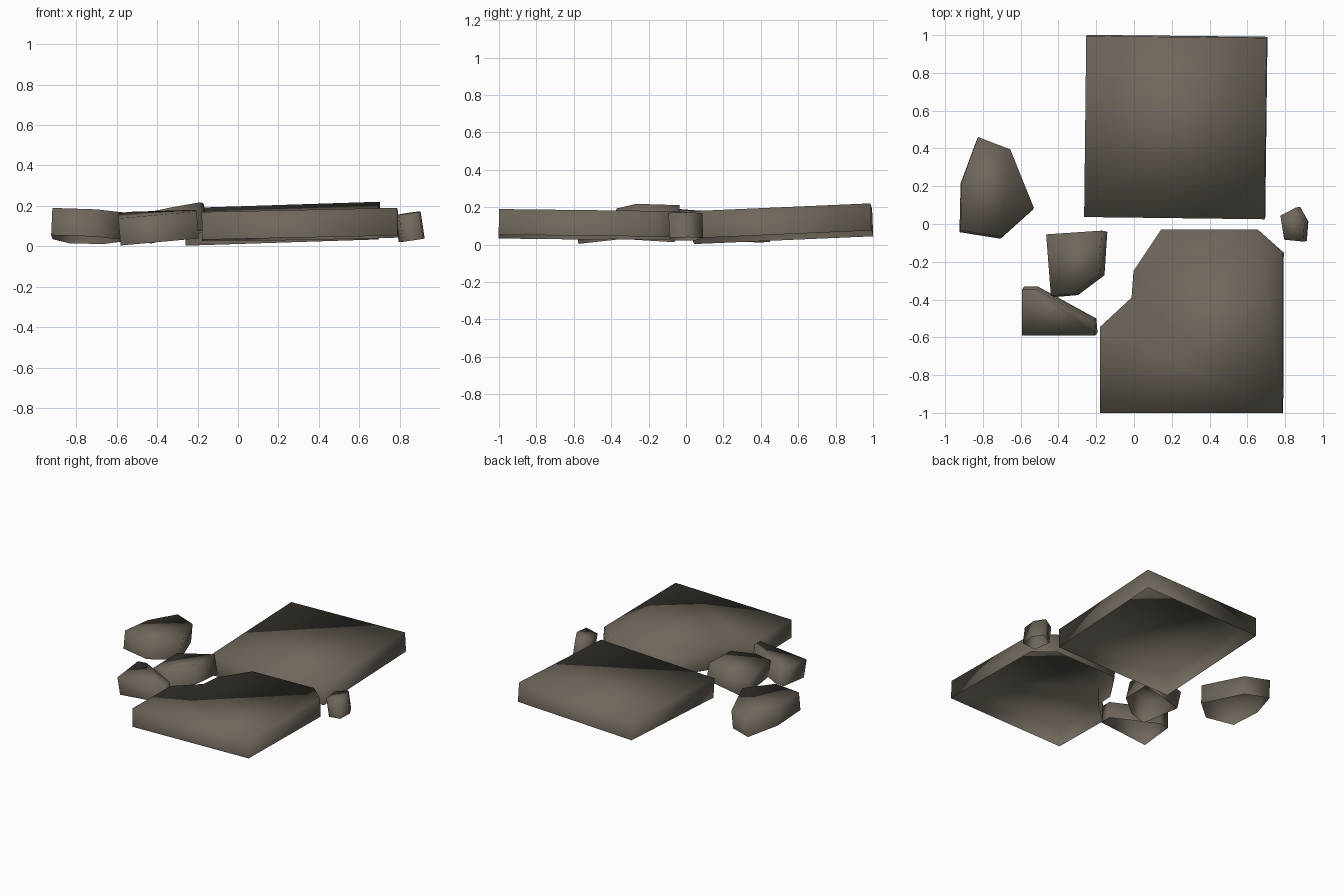
import bpy, bmesh
from mathutils import Vector

if "Cube" in bpy.data.objects:
    bpy.data.objects.remove(bpy.data.objects["Cube"])

stone = bpy.data.materials.new("brown_grey_stone")
stone.diffuse_color = (0.16, 0.135, 0.105, 1)
stone.use_nodes = True
stone.node_tree.nodes["Principled BSDF"].inputs["Base Color"].default_value = stone.diffuse_color


def slab(name, outline, z, slope_x, slope_y, thick):
    """Tilted flagstone, open underneath: top outline on a plane (z at the first point) plus walls."""
    x0, y0 = outline[0]
    down = Vector((slope_x, slope_y, -1)).normalized() * thick
    bm = bmesh.new()
    top = [bm.verts.new((x, y, z + slope_x * (x - x0) + slope_y * (y - y0))) for x, y in outline]
    low = [bm.verts.new(v.co + down) for v in top]
    cap = bm.faces.new(top)
    for i in range(len(top)):
        j = (i + 1) % len(top)
        bm.faces.new((top[i], low[i], low[j], top[j]))
    bmesh.ops.recalc_face_normals(bm, faces=bm.faces)
    cap.normal_update()
    if cap.normal.z < 0:
        bmesh.ops.reverse_faces(bm, faces=bm.faces)
    for f in bm.faces:
        f.smooth = True
    mesh = bpy.data.meshes.new(name)
    bm.to_mesh(mesh)
    bm.free()
    mesh.materials.append(stone)
    ob = bpy.data.objects.new(name, mesh)
    bpy.context.collection.objects.link(ob)


# Two large paving slabs
slab("back_slab", [(-.264, .037), (.69, .025), (.702, .985), (-.253, .995)],
     .148, .033, .043, .145)
slab("front_slab", [(-.18, -1.0), (.787, -1.0), (.79, -.15), (.655, -.03), (.143, -.03),
                    (-.003, -.25), (-.013, -.39), (-.18, -.545)],
     .17, .021, -.012, .137)

# Broken fragments
slab("left_fragment", [(-.918, -.033), (-.70, -.068), (-.53, .085), (-.655, .395),
                       (-.825, .46), (-.912, .225)],
     .19, -.045, -.075, .135)
slab("middle_fragment", [(-.465, -.055), (-.17, -.035), (-.185, -.265),
                         (-.325, -.37), (-.44, -.38)],
     .150, .21, -.045, .14)
slab("corner_fragment", [(-.592, -.59), (-.205, -.59), (-.212, -.515),
                         (-.522, -.345), (-.592, -.345)],
     .138, .09, .11, .135)
slab("small_chip", [(.775, .045), (.795, -.083), (.895, -.093), (.903, .01), (.86, .088)],
     .155, .15, .02, .135)
